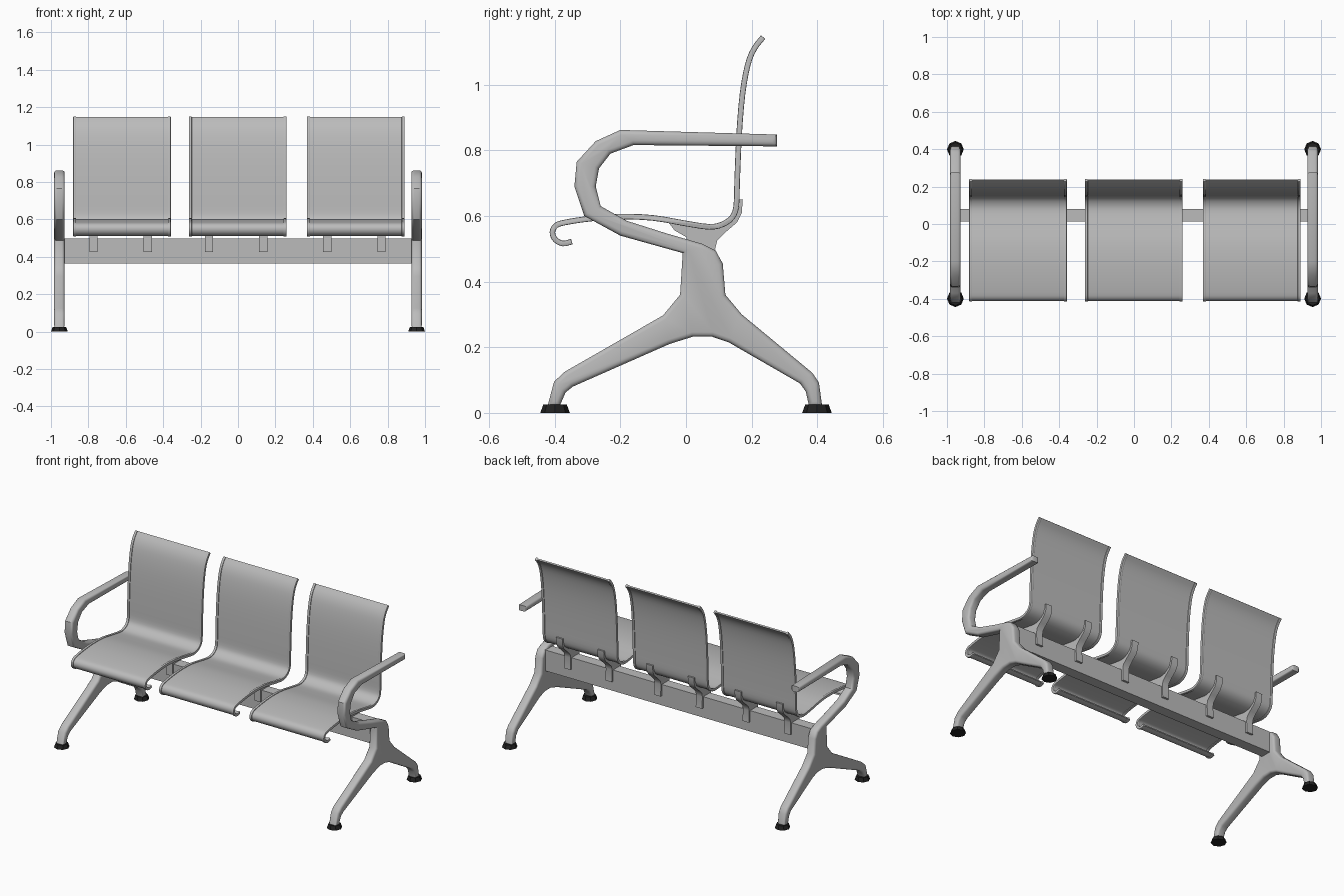
import bpy, bmesh, math
from mathutils import Vector

if "Cube" in bpy.data.objects:
    bpy.data.objects.remove(bpy.data.objects["Cube"])


def material(name, value):
    m = bpy.data.materials.new(name)
    m.diffuse_color = (value, value, value, 1)
    m.use_nodes = True
    m.node_tree.nodes["Principled BSDF"].inputs["Base Color"].default_value = m.diffuse_color
    return m


GREY = material("silver grey", 0.5)
BLACK = material("black rubber", 0.015)


def finish(name, bm, mat, angle=35):
    bmesh.ops.recalc_face_normals(bm, faces=bm.faces[:])
    me = bpy.data.meshes.new(name)
    bm.to_mesh(me)
    bm.free()
    me.materials.append(mat)
    for p in me.polygons:
        p.use_smooth = True
    me.set_sharp_from_angle(angle=math.radians(angle))
    ob = bpy.data.objects.new(name, me)
    bpy.context.collection.objects.link(ob)
    return ob


def extrude(name, pts, x0, x1, mat, bevel=0, segments=3):
    """Side profile (y, z) extruded along x, with rounded rims."""
    bm = bmesh.new()
    a = [bm.verts.new((x0, y, z)) for y, z in pts]
    b = [bm.verts.new((x1, y, z)) for y, z in pts]
    n = len(pts)
    caps = [bm.faces.new(a), bm.faces.new(b[::-1])]
    for i in range(n):
        j = (i + 1) % n
        bm.faces.new((a[i], b[i], b[j], a[j]))
    bmesh.ops.recalc_face_normals(bm, faces=bm.faces[:])
    if bevel:
        rims = list({e for f in caps for e in f.edges})
        bmesh.ops.bevel(bm, geom=rims, offset=bevel, segments=segments,
                        profile=0.5, affect='EDGES', clamp_overlap=False)
    return finish(name, bm, mat)


def smooth_path(pts, steps=3):
    """Catmull-Rom curve through the points."""
    p = [Vector(q) for q in pts]
    p = [2 * p[0] - p[1]] + p + [2 * p[-1] - p[-2]]
    out = []
    for i in range(1, len(p) - 2):
        for s in range(steps):
            t = s / steps
            out.append(0.5 * (2 * p[i] + (p[i + 1] - p[i - 1]) * t
                       + (2 * p[i - 1] - 5 * p[i] + 4 * p[i + 1] - p[i + 2]) * t * t
                       + (3 * p[i] - p[i - 1] - 3 * p[i + 1] + p[i + 2]) * t ** 3))
    return out + [p[-2]]


def ribbon(path, thick):
    """Closed outline of a strip of given thickness around a path."""
    left, right = [], []
    for i, q in enumerate(path):
        d = (path[min(i + 1, len(path) - 1)] - path[max(i - 1, 0)]).normalized()
        nrm = Vector((-d.y, d.x)) * thick / 2
        left.append(tuple(q + nrm))
        right.append(tuple(q - nrm))
    return left + right[::-1]


# End frames: armrest, post and splayed legs in one outline
FRAME = [(0.277, 0.812), (0.277, 0.848), (-0.20, 0.862), (-0.275, 0.828),
         (-0.333, 0.765), (-0.34, 0.69), (-0.31, 0.60), (-0.20, 0.54),
         (-0.01, 0.487), (-0.018, 0.36), (-0.07, 0.297), (-0.37, 0.125),
         (-0.402, 0.095), (-0.422, 0.02), (-0.385, 0.02), (-0.367, 0.062),
         (-0.345, 0.08), (-0.05, 0.21), (0.02, 0.232), (0.08, 0.232),
         (0.13, 0.215), (0.347, 0.09), (0.365, 0.065), (0.375, 0.02),
         (0.415, 0.02), (0.405, 0.092), (0.385, 0.122), (0.17, 0.30),
         (0.12, 0.36), (0.112, 0.455), (0.09, 0.495), (0.05, 0.515),
         (-0.06, 0.547), (-0.18, 0.585), (-0.26, 0.63), (-0.275, 0.69),
         (-0.265, 0.745), (-0.23, 0.79), (-0.16, 0.816)]
for side, s in (("left", -1), ("right", 1)):
    extrude(side + "_end_frame", FRAME, s * 0.955 - 0.028, s * 0.955 + 0.028, GREY, 0.014)
    # Rubber feet
    for end, y in (("front", -0.399), ("rear", 0.399)):
        bm = bmesh.new()
        bmesh.ops.create_cone(bm, cap_ends=True, segments=8, radius1=0.045,
                              radius2=0.036, depth=0.025)
        bmesh.ops.translate(bm, verts=bm.verts[:], vec=(s * 0.955, y, 0.0125))
        finish(f"{side}_{end}_foot", bm, BLACK)

# Cross beam
extrude("beam", [(0.013, 0.365), (0.08, 0.365), (0.08, 0.497), (0.013, 0.497)],
        -0.94, 0.94, GREY)

# Seat shells with thicker side rims, and brackets gripping the beam
SEAT = smooth_path([(-0.348, 0.522), (-0.375, 0.516), (-0.398, 0.528), (-0.407, 0.55),
                    (-0.396, 0.571), (-0.365, 0.581), (-0.29, 0.592), (-0.20, 0.598),
                    (-0.10, 0.594), (0.0, 0.577), (0.07, 0.567), (0.11, 0.574),
                    (0.14, 0.595), (0.153, 0.63), (0.156, 0.71), (0.162, 0.85),
                    (0.172, 0.97), (0.188, 1.06), (0.208, 1.11), (0.235, 1.145)])
RIM, SHEET = ribbon(SEAT, 0.017), ribbon(SEAT, 0.009)
BRACKET = [(-0.055, 0.583), (-0.035, 0.556), (0.002, 0.535), (0.002, 0.425),
           (0.093, 0.425), (0.089, 0.50), (0.095, 0.525), (0.12, 0.55),
           (0.155, 0.58), (0.17, 0.61), (0.173, 0.65), (0.163, 0.65),
           (0.161, 0.625), (0.147, 0.592), (0.112, 0.568), (0.07, 0.562), (0.0, 0.572)]
for label, cx in (("left", -0.62), ("middle", -0.002), ("right", 0.63)):
    extrude(label + "_seat", SHEET, cx - 0.25, cx + 0.25, GREY)
    for side, s in (("left", -1), ("right", 1)):
        x = cx + s * 0.253
        extrude(f"{label}_seat_{side}_rim", RIM, x - 0.008, x + 0.008, GREY, 0.003, 2)
        x = cx - 0.008 + s * 0.145
        extrude(f"{label}_seat_{side}_bracket", BRACKET, x - 0.022, x + 0.022, GREY)
